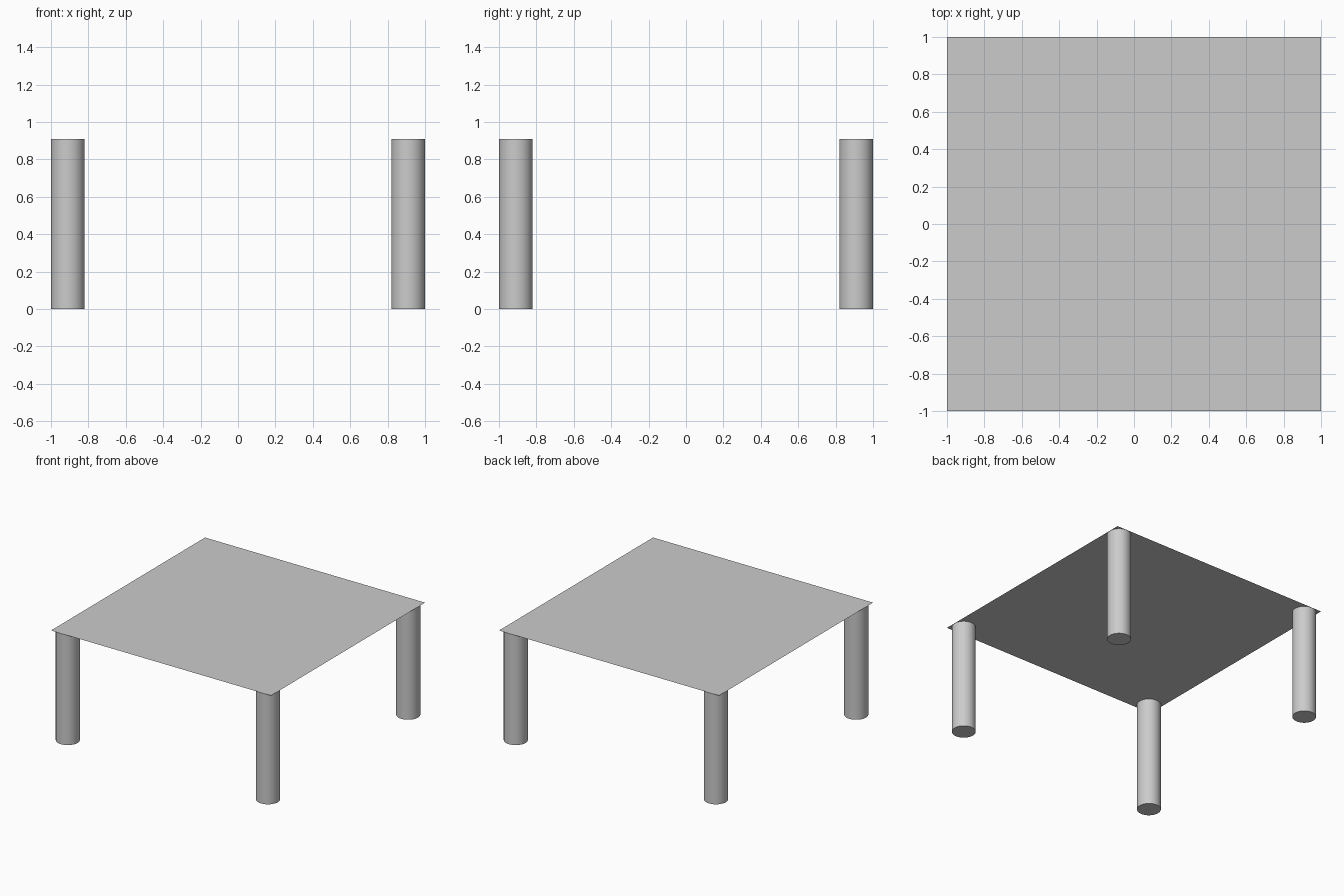
import bpy

if "Cube" in bpy.data.objects:
    bpy.data.objects.remove(bpy.data.objects["Cube"])

HEIGHT = 0.91
RADIUS = 0.09
OFFSET = 1 - RADIUS

grey = bpy.data.materials.new("plain grey")
grey.diffuse_color = (0.6, 0.6, 0.6, 1)
grey.use_nodes = True
grey.node_tree.nodes["Principled BSDF"].inputs["Base Color"].default_value = grey.diffuse_color

# Paper-thin square table top
bpy.ops.mesh.primitive_plane_add(size=2, location=(0, 0, HEIGHT))
top = bpy.context.object
top.name = "table_top"
top.data.materials.append(grey)


# Round legs, flush with the edges of the top
def add_leg(name, x, y):
    h = HEIGHT - 0.001
    bpy.ops.mesh.primitive_cylinder_add(vertices=32, radius=RADIUS, depth=h,
                                        location=(x, y, h / 2))
    leg = bpy.context.object
    leg.name = name
    leg.data.materials.append(grey)
    bpy.ops.object.shade_smooth_by_angle()


for y_name, sy in (("front", -1), ("back", 1)):
    for x_name, sx in (("left", -1), ("right", 1)):
        add_leg(f"{y_name}_{x_name}_leg", sx * OFFSET, sy * OFFSET)
